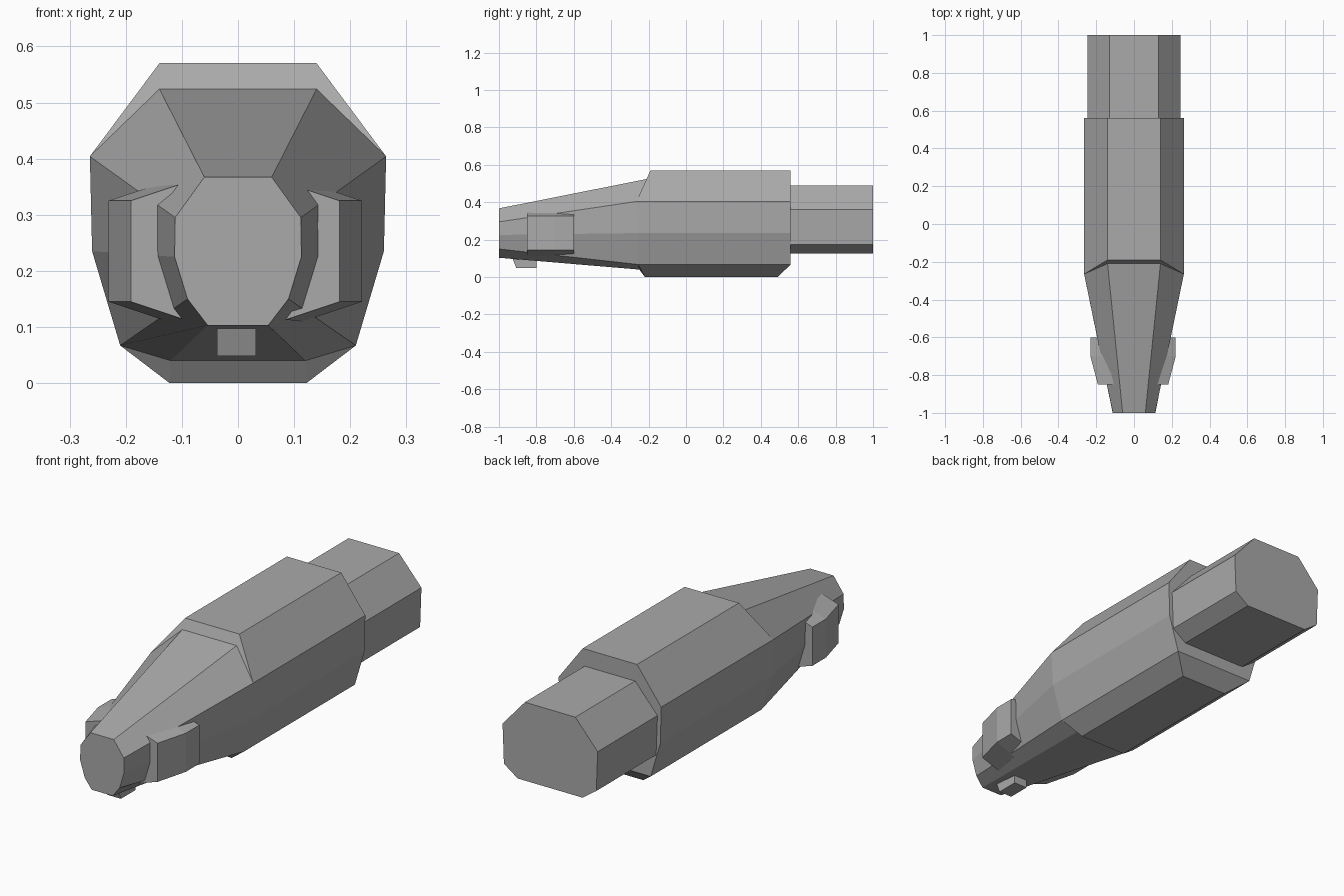
import bpy
import bmesh

cube = bpy.data.objects.get("Cube")
if cube:
    bpy.data.objects.remove(cube, do_unlink=True)

GREY = (0.4, 0.4, 0.4, 1.0)
hull_grey = bpy.data.materials.new("hull grey")
hull_grey.use_nodes = True
hull_grey.diffuse_color = GREY
hull_grey.node_tree.nodes["Principled BSDF"].inputs["Base Color"].default_value = GREY


def finish(name, bm):
    """Clean a bmesh and turn it into a flat-shaded object."""
    bmesh.ops.remove_doubles(bm, verts=bm.verts[:], dist=0.0005)
    bmesh.ops.recalc_face_normals(bm, faces=bm.faces[:])
    mesh = bpy.data.meshes.new(name)
    bm.to_mesh(mesh)
    bm.free()
    mesh.materials.append(hull_grey)
    obj = bpy.data.objects.new(name, mesh)
    bpy.context.collection.objects.link(obj)
    return obj


def ring(half):
    """Mirror a half section, listed top to bottom, into a closed ring."""
    return half + [(-x, y, z) for x, y, z in reversed(half)]


def loft(name, rings, caps=True):
    """Skin a list of equal-length rings; coincident corners get welded."""
    bm = bmesh.new()
    loops = [[bm.verts.new(p) for p in r] for r in rings]
    for a, b in zip(loops, loops[1:]):
        for i in range(len(a)):
            j = (i + 1) % len(a)
            bm.faces.new((a[i], a[j], b[j], b[i]))
    bm.faces.new(loops[0])
    last = loops[-1]
    if caps:
        bm.faces.new(last)
    else:
        # stern: upright transom plus the raked lower panel
        bm.faces.new(last[:4] + last[6:])
        bm.faces.new(last[3:7])
    return finish(name, bm)


def section(pairs, y):
    return [(x, y, z) for x, z in pairs]


# Main hull: nose tip, nose base, stepped shoulder, stern
tip = section([(.06, .367), (.112, .295), (.113, .225), (.09, .15), (.054, .103)], -1)
sides = [(.264, -.265, .404), (.26, -.26, .235), (.21, -.255, .067)]
nose_base = [(.14, -.21, .524)] + sides + [(.12, -.25, .04)]
shoulder = [(.14, -.19, .57)] + sides + [(.122, -.22, 0)]
stern = section([(.14, .57), (.264, .404), (.26, .235), (.21, .067)], .56)
stern.append((.122, .49, 0))
loft("hull", [ring(s) for s in (tip, nose_base, shoulder, stern)], caps=False)

# Rear engine block
engine = [(.13, .49), (.245, .36), (.238, .175), (.167, .125)]
loft("engine_block", [ring(section(engine, y)) for y in (.54, 1)])

# Cheek pods on both sides of the nose
for side, name in ((1, "left_pod"), (-1, "right_pod")):
    rings = []
    for y, outer, inner in ((-.85, .186, .09), (-.7, .226, .12), (-.6, .226, .15)):
        flare = (outer - inner) / 3
        outline = [(outer, .325), (outer, .145), (inner, .145 - flare), (inner, .325 + flare)]
        rings.append([(side * x - .005, y, z) for x, z in outline])
    loft(name, rings)

# Small chin sensor under the nose
profile = [(-.93, .105), (-.907, .048), (-.8, .048), (-.8, .105)]
loft("chin_sensor", [[(x, y, z) for y, z in profile] for x in (-.037, .032)])
